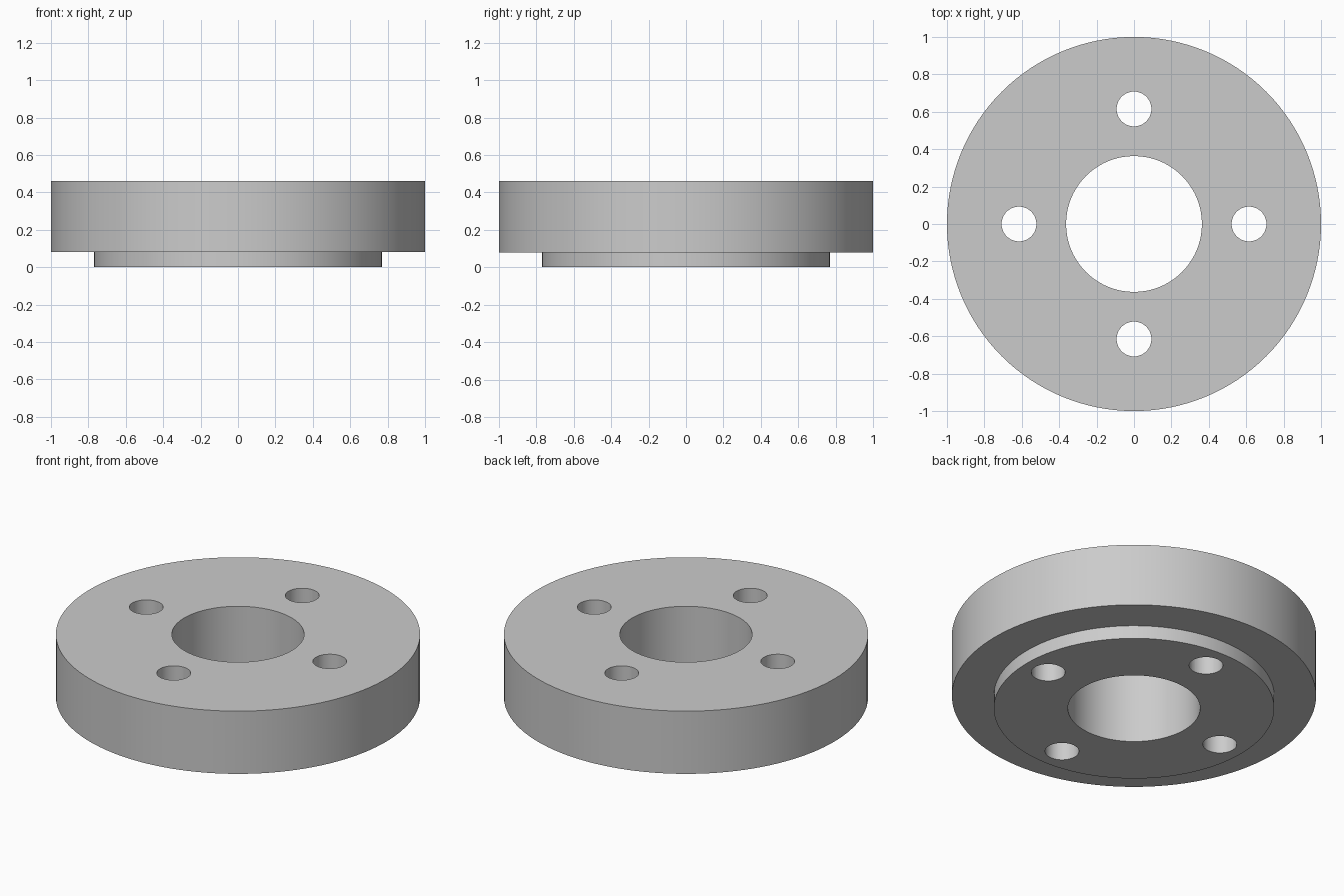
import bpy
import bmesh
import math
from mathutils import Matrix, Vector

cube = bpy.data.objects.get("Cube")
if cube:
    bpy.data.objects.remove(cube, do_unlink=True)

SEGMENTS = 128
OUTER_R, HUB_R, BORE_R = 1.0, 0.77, 0.363
HUB_H, TOTAL_H = 0.08, 0.46
HOLE_R, HOLE_CIRCLE_R, HOLE_COUNT = 0.093, 0.615, 4


def make_object(name, bm):
    mesh = bpy.data.meshes.new(name)
    bm.to_mesh(mesh)
    bm.free()
    obj = bpy.data.objects.new(name, mesh)
    bpy.context.collection.objects.link(obj)
    return obj


# Stepped ring turned from a closed cross-section
profile = [(BORE_R, 0), (HUB_R, 0), (HUB_R, HUB_H),
           (OUTER_R, HUB_H), (OUTER_R, TOTAL_H), (BORE_R, TOTAL_H)]
bm = bmesh.new()
verts = [bm.verts.new((r, 0, z)) for r, z in profile]
edges = [bm.edges.new((v, verts[(i + 1) % len(verts)])) for i, v in enumerate(verts)]
bmesh.ops.spin(bm, geom=verts + edges, cent=Vector(), axis=(0, 0, 1),
               angle=math.tau, steps=SEGMENTS)
bmesh.ops.remove_doubles(bm, verts=bm.verts, dist=0.0001)
bmesh.ops.recalc_face_normals(bm, faces=bm.faces)
flange = make_object("flange_ring", bm)

# Bolt hole cutters
bm = bmesh.new()
for i in range(HOLE_COUNT):
    turn = Matrix.Rotation(math.tau * i / HOLE_COUNT, 4, 'Z')
    place = Matrix.Translation((HOLE_CIRCLE_R, 0, TOTAL_H / 2))
    bmesh.ops.create_cone(bm, cap_ends=True, segments=64, radius1=HOLE_R,
                          radius2=HOLE_R, depth=TOTAL_H * 2, matrix=turn @ place)
cutter = make_object("bolt_hole_cutter", bm)
cutter.hide_render = True

# Drill the holes, then discard the cutter
drill = flange.modifiers.new("bolt_holes", 'BOOLEAN')
drill.operation = 'DIFFERENCE'
drill.solver = 'EXACT'
drill.object = cutter
bpy.ops.object.select_all(action='DESELECT')
flange.select_set(True)
bpy.context.view_layer.objects.active = flange
bpy.ops.object.modifier_apply(modifier=drill.name)
bpy.data.objects.remove(cutter, do_unlink=True)

# Plain grey metal
grey = bpy.data.materials.new("light_grey")
grey.use_nodes = True
colour = (0.6, 0.6, 0.6, 1)
grey.diffuse_color = colour
grey.node_tree.nodes["Principled BSDF"].inputs["Base Color"].default_value = colour
flange.data.materials.clear()
flange.data.materials.append(grey)

bpy.ops.object.shade_smooth_by_angle(angle=math.radians(30))
